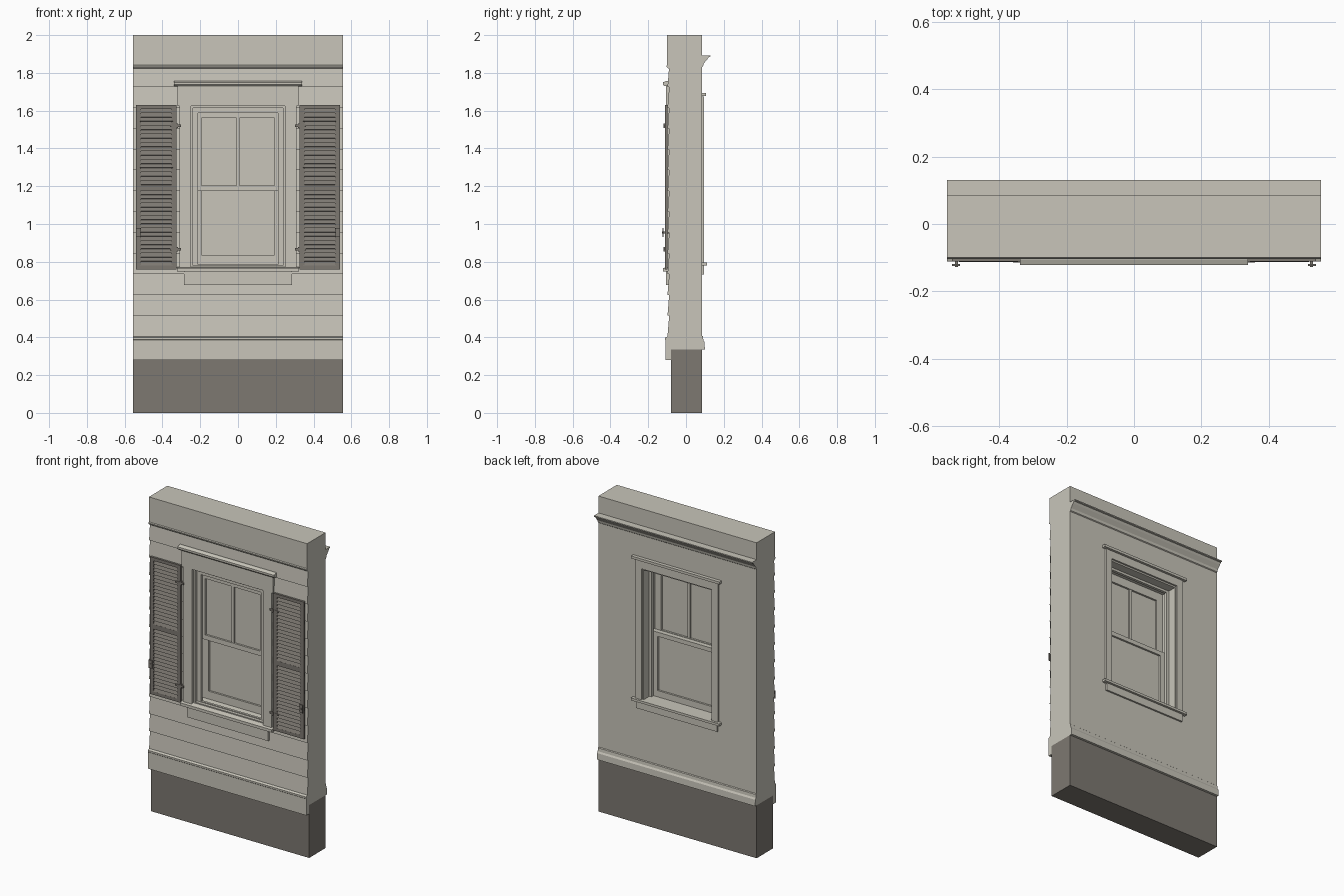
import bpy, bmesh, math
from mathutils import Matrix, Vector

cube = bpy.data.objects.get("Cube")
if cube:
    bpy.data.objects.remove(cube, do_unlink=True)


def material(name, rgb):
    m = bpy.data.materials.new(name)
    m.use_nodes = True
    m.diffuse_color = (*rgb, 1)
    m.node_tree.nodes["Principled BSDF"].inputs["Base Color"].default_value = (*rgb, 1)
    return m


CREAM = material("cream paint", (0.58, 0.56, 0.49))
STONE = material("grey brown", (0.205, 0.188, 0.165))
W = 0.555  # half width of the wall


def finish(bm, name, mat):
    bmesh.ops.recalc_face_normals(bm, faces=bm.faces)
    mesh = bpy.data.meshes.new(name)
    bm.to_mesh(mesh)
    bm.free()
    mesh.materials.append(mat)
    ob = bpy.data.objects.new(name, mesh)
    bpy.context.collection.objects.link(ob)
    return ob


def add_box(bm, x0, x1, y0, y1, z0, z1, tilt=0):
    size = Matrix.Diagonal((x1 - x0, y1 - y0, z1 - z0, 1))
    mid = Matrix.Translation(((x0 + x1) / 2, (y0 + y1) / 2, (z0 + z1) / 2))
    bmesh.ops.create_cube(bm, size=1, matrix=mid @ Matrix.Rotation(tilt, 4, 'X') @ size)


def box(name, half, y0, y1, z0, z1, mat=CREAM):
    bm = bmesh.new()
    add_box(bm, -half, half, y0, y1, z0, z1)
    return finish(bm, name, mat)


def add_prism(bm, profile, x0, x1):
    """Sweep a (y, z) profile along x."""
    a = [bm.verts.new((x0, y, z)) for y, z in profile]
    b = [bm.verts.new((x1, y, z)) for y, z in profile]
    bm.faces.new(a)
    bm.faces.new(b[::-1])
    n = len(a)
    for i in range(n):
        j = (i + 1) % n
        bm.faces.new((a[i], b[i], b[j], a[j]))


def moulding(name, profile, half=W):
    bm = bmesh.new()
    add_prism(bm, profile, -half, half)
    return finish(bm, name, CREAM)


def frame(name, outer, inner, y0, y1):
    """Rectangular ring; outer and inner are (half width, bottom, top)."""
    bm = bmesh.new()
    loops = []
    for y in (y0, y1):
        for w, b, t in (outer, inner):
            loops.append([bm.verts.new((x, y, z)) for x, z in ((-w, b), (w, b), (w, t), (-w, t))])
    fo, fi, bo, bi = loops
    for p, q in ((fo, fi), (fi, bi), (bi, bo), (bo, fo)):
        for i in range(4):
            j = (i + 1) % 4
            bm.faces.new((p[i], p[j], q[j], q[i]))
    return finish(bm, name, CREAM)


# Foundation and wall core with window opening
box("foundation", W, -0.08, 0.085, 0, 0.335, STONE)
OPEN = (0.255, 0.77, 1.63)
frame("wall", (W, 0.335, 2), OPEN, -0.085, 0.085)

# Lapped siding, split around the window
bm = bmesh.new()
for i in range(13):
    z = 0.405 + i * 0.11
    lap = [(-0.084, z), (-0.098, z), (-0.089, z + 0.11), (-0.084, z + 0.11)]
    if 0.7 < z < 1.65:
        add_prism(bm, lap, -W, -0.26)
        add_prism(bm, lap, 0.26, W)
    else:
        add_prism(bm, lap, -W, W)
finish(bm, "siding", CREAM)

# Horizontal trim, outside then inside
moulding("water_table", [(-0.08, 0.28), (-0.108, 0.28), (-0.108, 0.385), (-0.111, 0.388),
                         (-0.111, 0.398), (-0.095, 0.405), (-0.08, 0.405)])
moulding("frieze_board", [(-0.084, 1.822), (-0.093, 1.822), (-0.102, 1.83), (-0.104, 1.837),
                          (-0.1, 1.842), (-0.1, 2), (-0.084, 2)])
moulding("baseboard", [(0.084, 0.335), (0.1, 0.335), (0.098, 0.375), (0.092, 0.385),
                       (0.09, 0.405), (0.084, 0.41)])
moulding("crown_moulding", [(0.084, 1.83), (0.09, 1.835), (0.094, 1.85), (0.1, 1.857),
                            (0.113, 1.872), (0.121, 1.884), (0.13, 1.886), (0.13, 1.893), (0.084, 1.893)])

# Outside window trim
bm = bmesh.new()
for s in (-1, 1):
    add_box(bm, min(s * 0.25, s * 0.31), max(s * 0.25, s * 0.31), -0.106, -0.08, 0.77, 1.63)
finish(bm, "side_casings", CREAM)
box("head_casing", 0.32, -0.107, -0.08, 1.625, 1.735)
moulding("head_cap", [(-0.08, 1.73), (-0.115, 1.73), (-0.122, 1.738), (-0.122, 1.75),
                      (-0.105, 1.757), (-0.08, 1.757)], 0.338)
moulding("window_sill", [(-0.02, 0.755), (-0.122, 0.748), (-0.122, 0.766), (-0.1, 0.772), (-0.02, 0.785)], 0.255)
moulding("sill_nose", [(-0.08, 0.748), (-0.122, 0.748), (-0.122, 0.766), (-0.08, 0.775)], 0.322)
box("sill_apron", 0.285, -0.105, -0.08, 0.678, 0.75)

# Jambs and stops
frame("jamb_lining", OPEN, (0.238, 0.78, 1.615), -0.09, 0.085)
frame("outer_stop", (0.24, 0.775, 1.62), (0.212, 0.785, 1.588), -0.07, -0.055)
frame("inner_stop", (0.24, 0.775, 1.62), (0.22, 0.785, 1.6), 0.012, 0.03)

# Double hung sashes with panes
frame("upper_sash", (0.235, 1.175, 1.615), (0.192, 1.205, 1.562), -0.055, -0.025)
box("upper_pane", 0.2, -0.043, -0.037, 1.19, 1.58)
box("muntin", 0.009, -0.052, -0.028, 1.2, 1.57)
frame("lower_sash", (0.235, 0.78, 1.205), (0.192, 0.835, 1.178), -0.02, 0.01)
box("lower_pane", 0.2, -0.008, -0.002, 0.82, 1.19)

# Inside window trim
frame("inside_casing", (0.29, 0.775, 1.675), (0.245, 0.782, 1.625), 0.084, 0.096)
box("inside_head_cap", 0.31, 0.084, 0.107, 1.678, 1.694)
box("inside_stool", 0.235, 0.01, 0.09, 0.775, 0.795)
box("stool_nose", 0.31, 0.084, 0.11, 0.78, 0.795)
box("inside_apron", 0.285, 0.084, 0.096, 0.733, 0.78)


# Louvred shutters with hinges and holdbacks, one on each side
def shutter(side):
    X0, X1, Z0, Z1 = 0.325, 0.54, 0.76, 1.63
    label = "left" if side > 0 else "right"
    bm = bmesh.new()
    for x in (X0, X1 - 0.026):
        add_box(bm, x, x + 0.026, -0.112, -0.098, Z0, Z1)
    for z0, z1 in ((Z0, Z0 + 0.02), (1.177, 1.207), (Z1 - 0.02, Z1)):
        add_box(bm, X0 + 0.02, X1 - 0.02, -0.111, -0.098, z0, z1)
    parts = [(bm, "shutter_frame")]
    bm = bmesh.new()
    for lo, hi in ((Z0 + 0.02, 1.177), (1.207, Z1 - 0.02)):
        n = 18
        for i in range(n):
            z = lo + (i + 0.5) * (hi - lo) / n
            add_box(bm, X0 + 0.02, X1 - 0.02, -0.107, -0.104, z - 0.012, z + 0.012, math.radians(-28))
    parts.append((bm, "shutter_louvres"))
    bm = bmesh.new()
    for z in (0.867, 1.52):
        add_box(bm, 0.303, 0.36, -0.115, -0.105, z - 0.006, z + 0.006)
        add_box(bm, 0.318, 0.328, -0.118, -0.1, z - 0.012, z + 0.012)
    parts.append((bm, "shutter_hinges"))
    bm = bmesh.new()
    add_box(bm, 0.522, 0.532, -0.128, -0.09, 0.95, 0.96)
    add_box(bm, 0.517, 0.541, -0.124, -0.119, 0.93, 0.98)
    parts.append((bm, "shutter_holdback"))
    for bm, name in parts:
        bmesh.ops.scale(bm, vec=Vector((side, 1, 1)), verts=bm.verts)
        finish(bm, label + "_" + name, STONE)


for side in (1, -1):
    shutter(side)
